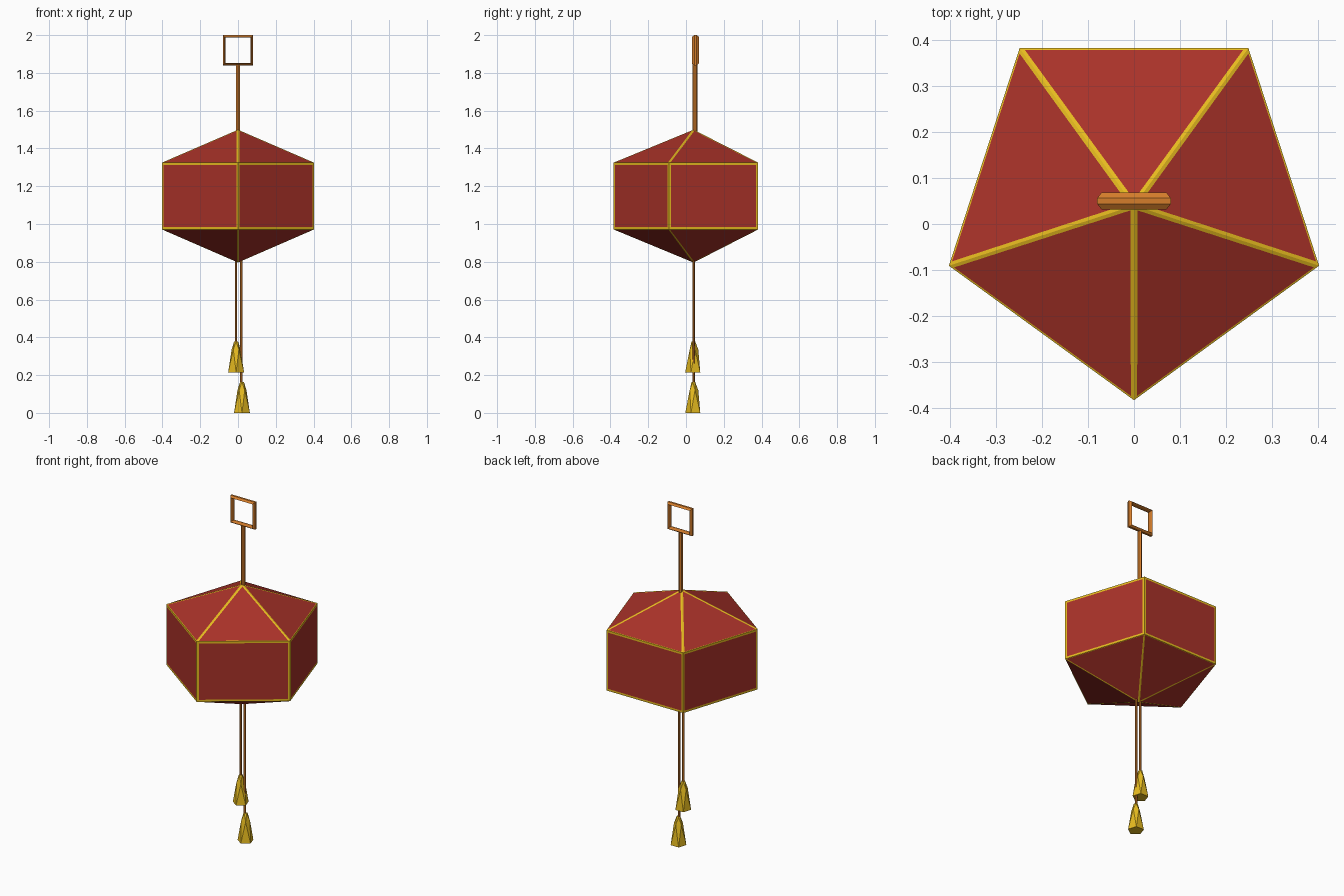
import bpy, bmesh, math
from mathutils import Vector

if "Cube" in bpy.data.objects:
    bpy.data.objects.remove(bpy.data.objects["Cube"])

CY = 0.04  # y of the lantern axis


def material(name, rgb):
    m = bpy.data.materials.new(name)
    m.diffuse_color = (*rgb, 1)
    m.use_nodes = True
    m.node_tree.nodes["Principled BSDF"].inputs["Base Color"].default_value = m.diffuse_color
    return m


RED = material("red paper", (0.40, 0.032, 0.022))
GOLD = material("gold", (0.80, 0.50, 0.014))
COPPER = material("copper wood", (0.66, 0.205, 0.024))


def finish(name, bm, *mats):
    bmesh.ops.recalc_face_normals(bm, faces=bm.faces[:])
    me = bpy.data.meshes.new(name)
    bm.to_mesh(me)
    bm.free()
    for m in mats:
        me.materials.append(m)
    ob = bpy.data.objects.new(name, me)
    bpy.context.collection.objects.link(ob)
    return ob


def circle(n, r, z, x=0, start=-math.pi / 2):
    return [Vector((x + r * math.cos(start + 2 * math.pi * i / n),
                    CY + r * math.sin(start + 2 * math.pi * i / n), z)) for i in range(n)]


# panel with a gold border: outer and inner outlines joined by strips
def bordered(bm, outer, inner):
    o = [bm.verts.new(p) for p in outer]
    c = [bm.verts.new(p) for p in inner]
    bm.faces.new(c)
    n = len(o)
    for i in range(n):
        j = (i + 1) % n
        bm.faces.new((o[i], o[j], c[j], c[i])).material_index = 1


# five-sided lantern body with pyramid roof and base
bm = bmesh.new()
lo, hi = circle(5, 0.423, 0.971), circle(5, 0.423, 1.325)


def slope(a, b, tip, ridge):
    along = (b - a).normalized()
    inward = (tip - (a + b) / 2).normalized()
    bordered(bm, (a, b, tip), (a + along * ridge * 1.4 + inward * 0.004,
                               b - along * ridge * 1.4 + inward * 0.004,
                               tip - inward * ridge * 1.8))


for i in range(5):
    j = (i + 1) % 5
    side = (hi[j] - hi[i]).normalized() * 0.011
    up = Vector((0, 0, 0.012))
    bordered(bm, (lo[i], lo[j], hi[j], hi[i]),
             (lo[i] + side + up, lo[j] - side + up, hi[j] - side - up, hi[i] + side - up))
    slope(hi[i], hi[j], Vector((0, CY, 1.499)), 0.008)
    slope(lo[j], lo[i], Vector((0, CY, 0.796)), 0.006)
bmesh.ops.remove_doubles(bm, verts=bm.verts[:], dist=0.0005)
finish("lantern_body", bm, RED, GOLD)


# thin rods: hanging pole and tassel cords
def rod(name, x, y, z0, z1, rx, ry, mat):
    bm = bmesh.new()
    bmesh.ops.create_cone(bm, cap_ends=True, segments=6, radius1=1, radius2=1, depth=1)
    for v in bm.verts:
        v.co = Vector((x + v.co.x * rx, y + v.co.y * ry, (z0 + z1) / 2 + v.co.z * (z1 - z0)))
    finish(name, bm, mat)


rod("hanging_pole", 0, 0.048, 1.47, 1.85, 0.011, 0.0125, COPPER)
rod("short_cord", -0.011, CY, 0.36, 0.83, 0.0065, 0.0065, COPPER)
rod("long_cord", 0.017, CY, 0.14, 0.83, 0.0065, 0.0065, COPPER)

# square hanging loop: hexagonal section swept round four corners
bm = bmesh.new()
section = [(0.08, -0.006), (0.08, 0.006), (0.071, 0.018),
           (0.067, 0.006), (0.067, -0.006), (0.071, -0.018)]
loops = [[bm.verts.new((sx * r, 0.05 + d, 1.92 + sz * r)) for r, d in section]
         for sx, sz in ((-1, -1), (1, -1), (1, 1), (-1, 1))]
for a in range(4):
    p, q = loops[a], loops[(a + 1) % 4]
    for i in range(6):
        j = (i + 1) % 6
        bm.faces.new((p[i], p[j], q[j], q[i]))
finish("hanging_loop", bm, COPPER)


# faceted tassels
def tassel(name, x, z):
    bm = bmesh.new()
    for r, h, turn in ((0.044, 0, 0), (0.025, 0.12, 36), (0.011, 0.163, 0)):
        for p in circle(5, r, z + h, x, math.radians(turn - 90)):
            bm.verts.new(p)
    bmesh.ops.convex_hull(bm, input=bm.verts[:])
    finish(name, bm, GOLD)


tassel("upper_tassel", -0.01, 0.215)
tassel("lower_tassel", 0.021, 0.0)
